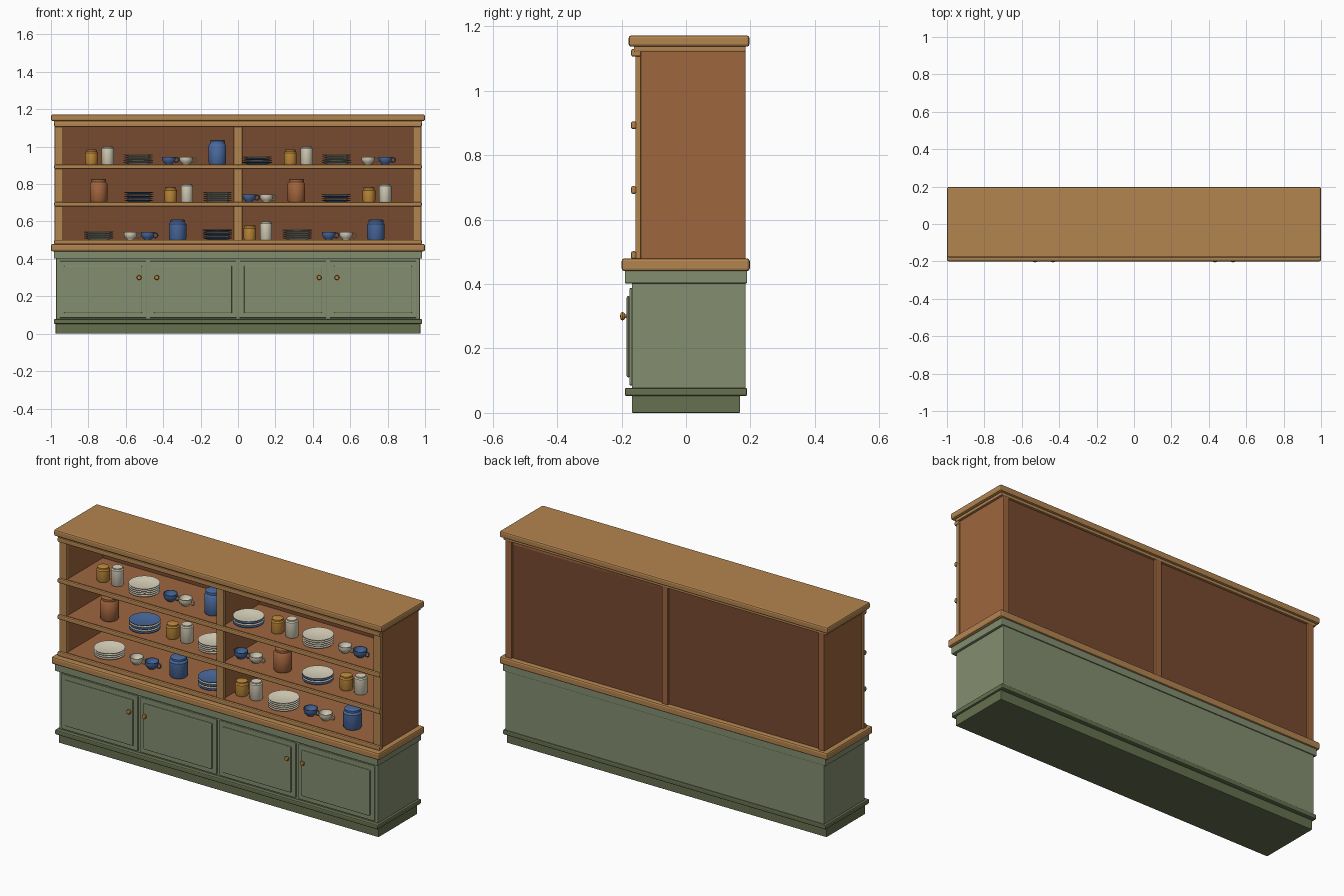
import bpy, bmesh, math
from mathutils import Vector

cube = bpy.data.objects.get("Cube")
if cube:
    bpy.data.objects.remove(cube, do_unlink=True)


def material(name, hex_code):
    """Flat material from a display colour, converted to linear."""
    rgb = [int(hex_code[i:i + 2], 16) / 255 for i in (0, 2, 4)]
    lin = [c / 12.92 if c <= 0.04 else ((c + 0.055) / 1.055) ** 2.4 for c in rgb]
    m = bpy.data.materials.new(name)
    m.use_nodes = True
    m.diffuse_color = (*lin, 1)
    m.node_tree.nodes["Principled BSDF"].inputs["Base Color"].default_value = (*lin, 1)
    return m


OAK = material("light oak", "B48550")
WOOD = material("warm wood", "9E663E")
BACK = material("dark wood", "774A30")
SAGE = material("sage green", "838E70")
MOSS = material("dark green", "66704F")
CREAM = material("cream glaze", "DDD5BE")
BLUE = material("blue glaze", "4A6A9E")
OCHRE = material("ochre glaze", "C28B3A")
CLAY = material("terracotta", "A0633D")
BRASS = material("brass", "C08436")

smooth_parts = []


def add(name, bm, mat):
    mesh = bpy.data.meshes.new(name)
    bmesh.ops.recalc_face_normals(bm, faces=bm.faces)
    bm.to_mesh(mesh)
    bm.free()
    mesh.materials.append(mat)
    ob = bpy.data.objects.new(name, mesh)
    bpy.context.collection.objects.link(ob)
    return ob


def box(name, x, y, z, mat, bevel=0.003):
    """Bevelled box from (min, max) ranges."""
    bm = bmesh.new()
    bmesh.ops.create_cube(bm, size=1)
    for v in bm.verts:
        v.co = Vector([(r[0] + r[1]) / 2 + c * (r[1] - r[0]) for c, r in zip(v.co, (x, y, z))])
    ob = add(name, bm, mat)
    if bevel:
        mod = ob.modifiers.new("soft edges", "BEVEL")
        mod.width, mod.segments = bevel, 2
    return ob


def lathe(name, profile, place, mat, steps=28):
    """Spin (radius, height) points about the vertical axis."""
    bm = bmesh.new()
    verts = [bm.verts.new((r, 0, h)) for r, h in profile]
    edges = [bm.edges.new(pair) for pair in zip(verts, verts[1:])]
    bmesh.ops.spin(bm, geom=verts + edges, axis=(0, 0, 1), cent=(0, 0, 0),
                   angle=math.tau, steps=steps)
    bmesh.ops.remove_doubles(bm, verts=bm.verts, dist=0.0001)
    ob = add(name, bm, mat)
    ob.location = place
    smooth_parts.append(ob)
    return ob


# Lower cabinet
box("plinth", (-.975, .975), (-.168, .168), (0, .054), MOSS)
box("base_moulding", (-.985, .985), (-.19, .19), (.052, .078), MOSS, .006)
box("cabinet_body", (-.972, .972), (-.168, .185), (.076, .404), SAGE)
box("frieze", (-.985, .985), (-.19, .19), (.402, .442), SAGE, .004)
box("counter", (-1, 1), (-.2, .198), (.44, .48), OAK, .009)

# Doors in pairs, knobs at the meeting edges
for cx, side in ((-.722, 1), (-.241, -1), (.241, 1), (.722, -1)):
    box("door_frame", (cx - .233, cx + .233), (-.176, -.166), (.085, .388), SAGE, .004)
    box("door_panel", (cx - .209, cx + .209), (-.184, -.174), (.11, .363), SAGE, .005)
    knob = lathe("door_knob", [(0, 0), (.006, 0), (.006, .007), (.011, .01), (.013, .015),
                               (.01, .021), (0, .023)],
                 (cx + side * .193, -.182, .3), BRASS, 16)
    knob.rotation_euler.x = math.pi / 2

# Upper carcass
for s in (-1, 1):
    box("side_panel", sorted((s * .935, s * .972)), (-.142, .185), (.478, 1.125), WOOD)
    box("front_stile", sorted((s * .935, s * .98)), (-.157, -.14), (.478, 1.125), OAK)
box("divider", (-.018, .018), (-.142, .185), (.478, 1.125), WOOD)
box("centre_stile", (-.023, .023), (-.157, -.14), (.478, 1.125), OAK)
box("back_panel", (-.94, .94), (.158, .172), (.478, 1.125), BACK, 0)
box("ceiling_board", (-.94, .94), (-.142, .172), (1.105, 1.125), WOOD, 0)

# Shelves with rounded front lips
SHELVES = (.502, .704, .905)
for top in SHELVES:
    box("shelf_board", (-.94, .94), (-.155, .165), (top - .02, top), WOOD, 0)
    box("shelf_lip", (-.983, .983), (-.171, -.154), (top - .024, top), OAK, .006)
box("top_rail", (-.983, .983), (-.17, -.14), (1.106, 1.13), OAK, .005)
box("cornice_moulding", (-.985, .985), (-.162, .185), (1.122, 1.142), OAK)
box("cornice", (-1, 1), (-.178, .197), (1.137, 1.172), OAK, .008)


# Crockery
Y = -.055


def plates(x, z, height, mixed=False):
    count = round(height / .0105)
    for i in range(count):
        colour = BLUE if mixed and i % 2 == 0 else CREAM
        lathe("plate", [(0, 0), (.048, 0), (.078, .009), (.079, .012), (.074, .012),
                        (.046, .005), (0, .005)],
              (x, Y, z + i * .0105), colour)


def cup(x, z, colour):
    lathe("cup", [(0, 0), (.018, 0), (.02, .004), (.031, .014), (.035, .027), (.036, .041),
                  (.033, .041), (.031, .026), (.018, .008), (0, .008)], (x, Y - .005, z), colour)
    bpy.ops.mesh.primitive_torus_add(major_radius=.013, minor_radius=.0035, major_segments=16,
                                     minor_segments=8, location=(x + .041, Y - .005, z + .024),
                                     rotation=(math.pi / 2, 0, 0))
    handle = bpy.context.object
    handle.name = "cup_handle"
    handle.data.materials.append(colour)
    smooth_parts.append(handle)


def jar(x, z, r, h, colour):
    """Round-shouldered jar with a lid."""
    lathe("jar", [(0, 0), (r * .9, 0), (r, .008), (r, h * .78), (r * .8, h * .87),
                  (0, h * .87)], (x, Y, z), colour)
    lathe("jar_lid", [(0, 0), (r * .86, 0), (r * .86, h * .1), (r * .7, h * .13),
                      (0, h * .13)], (x, Y, z + h * .87), colour)


def canister_pair(x, z):
    """Small lidded jar beside a taller canister."""
    jar(x, z, .034, .079, OCHRE)
    lathe("canister", [(0, 0), (.03, 0), (.033, .004), (.033, .086), (.028, .091), (0, .091)],
          (x + .087, Y, z), CREAM)
    lathe("canister_lid", [(0, 0), (.026, 0), (.026, .007), (0, .007)],
          (x + .087, Y, z + .09), CREAM)


def cup_pair(x, z, first, second):
    cup(x, z, first)
    cup(x + .092, z, second)


low, mid, high = SHELVES
for x, z, height, mixed in ((-.745, low, .042, False), (-.11, low, .053, True),
                            (.317, low, .053, False), (-.53, mid, .053, True),
                            (-.11, mid, .053, False), (.525, mid, .042, True),
                            (-.533, high, .053, False), (.103, high, .042, True),
                            (.527, high, .053, False)):
    plates(x, z, height, mixed)
for x, z in ((.063, low), (-.36, mid), (.7, mid), (-.783, high), (.28, high)):
    canister_pair(x, z)
for x, z, first, second in ((-.575, low, CREAM, BLUE), (.485, low, BLUE, CREAM),
                            (.06, mid, BLUE, CREAM), (-.37, high, BLUE, CREAM),
                            (.695, high, CREAM, BLUE)):
    cup_pair(x, z, first, second)
for x, z, h, colour in ((-.323, low, .108, BLUE), (.737, low, .108, BLUE),
                        (-.745, mid, .124, CLAY), (.312, mid, .124, CLAY),
                        (-.11, high, .13, BLUE)):
    jar(x, z, .047, h, colour)

# Smooth the round parts, keeping sharp rims
bpy.ops.object.select_all(action="DESELECT")
for ob in smooth_parts:
    ob.select_set(True)
bpy.context.view_layer.objects.active = smooth_parts[0]
bpy.ops.object.shade_smooth_by_angle(angle=math.radians(40))
